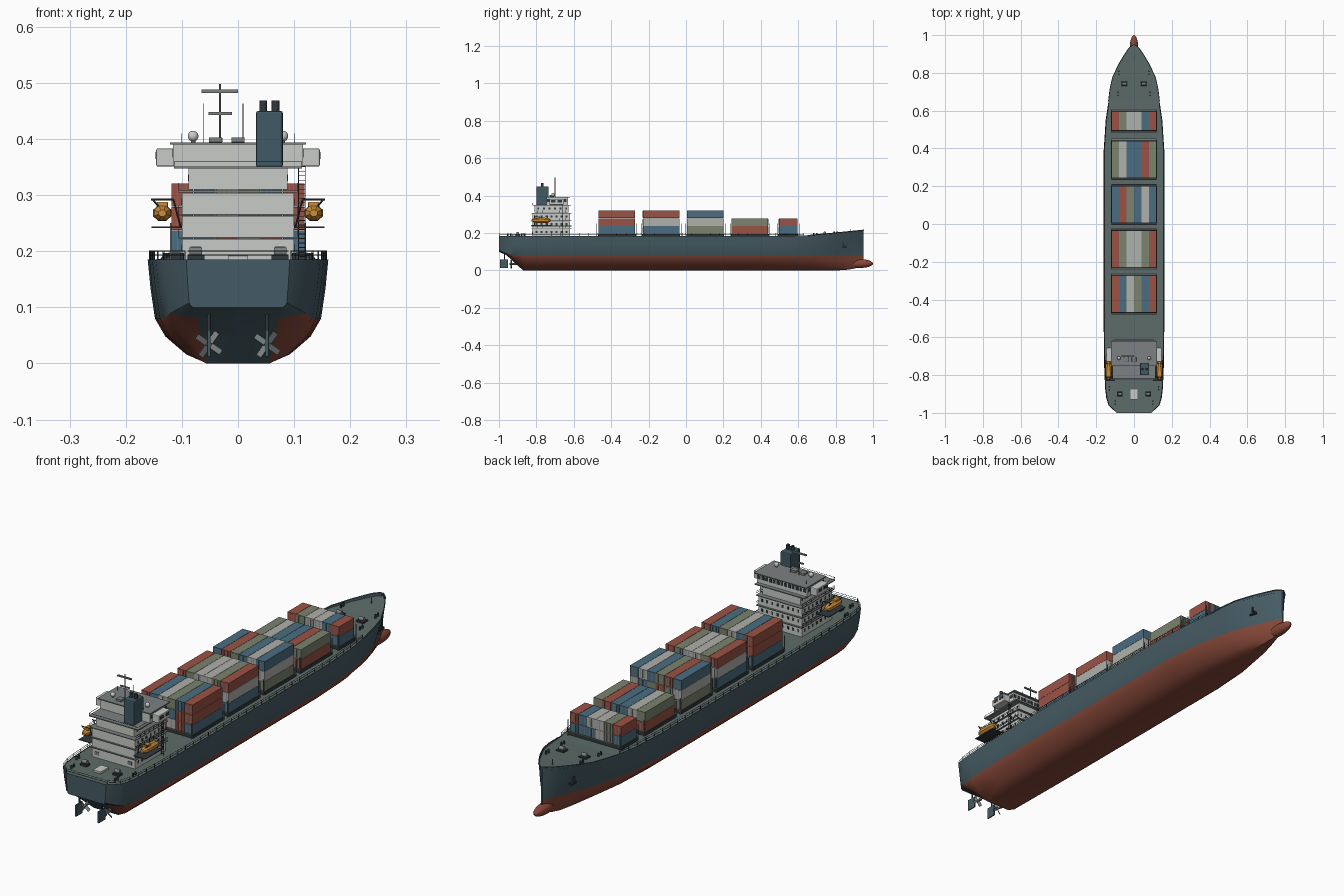
import bpy, bmesh, math, random
from mathutils import Matrix, Vector

if "Cube" in bpy.data.objects:
    bpy.data.objects.remove(bpy.data.objects["Cube"])

random.seed(4)
COL = dict(hull=(.06, .105, .125), red=(.24, .065, .04), deck=(.11, .15, .14), white=(.58, .6, .57),
           dark=(.03, .04, .045), orange=(.6, .27, .04), steel=(.2, .22, .22), funnel=(.05, .1, .13),
           c_red=(.33, .085, .06), c_blue=(.07, .155, .22), c_green=(.2, .23, .155), c_white=(.43, .44, .41))
MAT = {}
for k, c in COL.items():
    MAT[k] = bpy.data.materials.new(k)
    MAT[k].diffuse_color = (*c, 1)


def finish(name, bm, *mats, smooth=None):
    me = bpy.data.meshes.new(name)
    bmesh.ops.recalc_face_normals(bm, faces=bm.faces)
    bm.to_mesh(me)
    bm.free()
    for m in mats:
        me.materials.append(MAT[m])
    if smooth:
        me.shade_smooth()
        me.set_sharp_from_angle(angle=math.radians(smooth))
    ob = bpy.data.objects.new(name, me)
    bpy.context.collection.objects.link(ob)
    return ob


def boxes(name, mat, items, bevel=0):
    """items: (x0, x1, y0, y1, z0, z1)"""
    bm = bmesh.new()
    for x0, x1, y0, y1, z0, z1 in items:
        m = Matrix.Translation(((x0 + x1) / 2, (y0 + y1) / 2, (z0 + z1) / 2)) @ Matrix.Diagonal((x1 - x0, y1 - y0, z1 - z0, 1))
        bmesh.ops.create_cube(bm, size=1, matrix=m)
    ob = finish(name, bm, mat)
    if bevel:
        b = ob.modifiers.new("bevel", 'BEVEL')
        b.width, b.segments = bevel, 2
    return ob


def both(items):
    return items + [(-b, -a, *r) for a, b, *r in items]


def cyls(name, mat, items, segs=12):
    """items: (start, end, radius)"""
    bm = bmesh.new()
    for a, b, r in items:
        a, b = Vector(a), Vector(b)
        m = Matrix.Translation((a + b) / 2) @ (b - a).to_track_quat('Z', 'Y').to_matrix().to_4x4()
        bmesh.ops.create_cone(bm, cap_ends=True, segments=segs, radius1=r, radius2=r, depth=(b - a).length, matrix=m)
    return finish(name, bm, mat, smooth=40)


def balls(name, mat, items, segs=20):
    """items: (centre, radii)"""
    bm = bmesh.new()
    for c, s in items:
        bmesh.ops.create_uvsphere(bm, u_segments=segs, v_segments=segs // 2, radius=1,
                                  matrix=Matrix.Translation(c) @ Matrix.Diagonal((*s, 1)))
    return finish(name, bm, mat, smooth=40)


def loft(bm, rings, closed=False):
    rows = [[bm.verts.new(p) for p in r] for r in rings]
    for a, b in zip(rows, rows[1:]):
        n = len(a)
        for i in range(n if closed else n - 1):
            bm.faces.new((a[i], a[(i + 1) % n], b[(i + 1) % n], b[i]))
    return rows


# Hull stations: y, deck half width, waterline half width, keel half width, keel z, top z
ST = [(-1, .092, .087, .08, .1, .185), (-.96, .135, .12, .073, .082, .185), (-.92, .147, .132, .065, .045, .185),
      (-.87, .153, .139, .056, 0, .185), (-.75, .158, .145, .055, 0, .185), (-.5, .161, .148, .055, 0, .185),
      (.38, .161, .148, .055, 0, .185), (.55, .15, .136, .05, 0, .185), (.65, .135, .115, .042, 0, .187),
      (.72, .126, .099, .035, 0, .194), (.78, .112, .08, .027, 0, .199), (.85, .078, .05, .016, .002, .206),
      (.9, .048, .028, .008, .01, .211), (.93, .028, .013, .004, .02, .214), (.95, .004, .003, .002, .03, .216)]
WL = .08


def edge(y):
    """deck half width and top z at y"""
    for a, b in zip(ST, ST[1:]):
        if y <= b[0]:
            t = (y - a[0]) / (b[0] - a[0])
            return a[1] + t * (b[1] - a[1]), a[5] + t * (b[5] - a[5])
    return ST[-1][1], ST[-1][5]


bm = bmesh.new()
rings = []
for y, d, w, b, zb, zt in ST:
    zw = max(WL, zb + .008)
    half = [(b, zb), (b + .4 * (w - b), zb + .2 * (zw - zb)), (b + .8 * (w - b), zb + .6 * (zw - zb)), (w, zw),
            (w + .6 * (d - w), (zw + zt) / 2), (d, zt)]
    rings.append([(-x, y, z) for x, z in reversed(half)] + [(x, y, z) for x, z in half])
rows = loft(bm, rings)
bm.faces.new(rows[0])
bm.faces.new(rows[-1])
for f in bm.faces:
    c = f.calc_center_median()
    counter = abs(c.x) < .01 and c.y < -.86
    f.material_index = int(max(v.co.z for v in f.verts) < .101 and c.z < .081 and not counter)
finish("hull", bm, "hull", "red", smooth=35)

# Deck, slightly sunk behind the bow bulwark
bm = bmesh.new()
loft(bm, [[(s * d * .985, y, .1835 + (zt - .185) * .6) for s in (-1, 1)] for y, d, w, b, zb, zt in ST])
finish("deck", bm, "deck")
balls("bulbous_bow", "red", [((0, .925, .037), (.023, .075, .024))], 24)
cyls("bulwark_cap", "hull", [((s * edge(a)[0], a, edge(a)[1]), (s * edge(b)[0], b, edge(b)[1]), .0025)
                             for s in (-1, 1) for a, b in zip([q[0] for q in ST[8:]], [q[0] for q in ST[9:]])], 6)
boxes("anchors", "dark", both([(.066, .076, .838, .846, .125, .155), (.06, .076, .826, .858, .122, .13)]))

# Twin propellers, shafts and rudders
bm = bmesh.new()
for s in (-1, 1):
    for k in range(4):
        m = (Matrix.Translation((s * .052, -.935, .034)) @ Matrix.Rotation(math.radians(35 + 90 * k), 4, 'Y')
             @ Matrix.Translation((0, 0, .015)) @ Matrix.Rotation(.6 * s, 4, 'Z') @ Matrix.Diagonal((.012, .002, .022, 1)))
        bmesh.ops.create_cube(bm, size=1, matrix=m)
finish("propeller_blades", bm, "steel")
cyls("propeller_shafts", "steel", [((s * .052, -.945, .034), (s * .052, -.85, .034), .005) for s in (-1, 1)])
boxes("rudders", "hull", both([(.049, .055, -.995, -.952, .012, .06)]), .001)
cyls("rudder_stocks", "dark", [((s * .052, -.97, .055), (s * .052, -.97, .1), .003) for s in (-1, 1)])

# Container bays: y centre, length, outer column colours upward, top row colours
R, B, G, W = "c_red", "c_blue", "c_green", "c_white"
BAYS = [(-.37, .195, (B, R, R), (R, B, W, G, B, R)), (-.133, .195, (B, W, R), (R, G, W, W, G, R)),
        (.103, .195, (G, W, B), (B, R, G, B, W, B)), (.342, .195, (R, G), (G, W, B, B, R, G)),
        (.546, .1, (B, R), (R, G, W, W, B, R))]
CW, CH, Z0 = .0397, .0418, .196
stacks = {c: [] for c in (R, B, G, W)}
hatches, lashing, grooves = [], [], []
for yc, ln, side, top in BAYS:
    a, b, n = yc - ln / 2, yc + ln / 2, len(side)
    hatches.append((-.122, .122, a - .004, b + .004, .183, Z0))
    for i in range(6):
        x = (i - 3) * CW
        for t in range(n):
            c = top[i] if t == n - 1 else side[t] if i in (0, 5) else random.choice((R, B, G, W))
            stacks[c].append((x + .0006, x + CW - .0006, a, b, Z0 + t * CH, Z0 + (t + 1) * CH - .0008))
            # door bars on both ends
            grooves += [(x + CW * f - .0006, x + CW * f + .0006, e - .0008, e + .0008, Z0 + t * CH + .004, Z0 + (t + 1) * CH - .004)
                        for f in (.3, .5, .7) for e in (a, b)]
    for e in (a - .009, b + .009):
        lashing += [(x - .0015, x + .0015, e - .0015, e + .0015, .183, .25) for x in (-.12, .12)]
        lashing += [(-.12, .12, e - .003, e + .003, .197, .201)]
for c, items in stacks.items():
    boxes("containers_" + c[2:], c, items)
boxes("container_door_bars", "steel", grooves)
boxes("hatch_coamings", "dark", hatches)
boxes("lashing_frames", "steel", lashing)

# Accommodation block
boxes("house_decks", "white", [(-.1, .1, -.82, -.62, .183 + .041 * k, .222 + .041 * k) for k in range(3)]
      + [(-.088, .088, -.81, -.628, .31, .35)])
boxes("deck_slabs", "steel", [(-.106, .106, -.827, -.612, z, z + .003) for z in (.2225, .2635, .305)]
      + [(-.114, .114, -.82, -.615, .347, .351)])
boxes("bridge", "white", [(-.116, .116, -.745, -.632, .351, .39)])
boxes("bridge_wings", "white", both([(.11, .146, -.73, -.655, .351, .383)]), .003)
boxes("bridge_roof", "steel", [(-.121, .121, -.752, -.62, .39, .394)])
wins = [(x - .006, x + .006, -.633, -.6305, .367, .382) for x in [-.105 + .0175 * i for i in range(13)]]
wins += both([(.1445, .147, y - .012, y + .012, .364, .377) for y in (-.71, -.675)])
wins += both([(.1148, .117, y - .007, y + .007, .367, .382) for y in (-.735, -.645)])
for k in range(3):
    z = .2 + .041 * k
    wins += [(x - .004, x + .004, -.6215, -.619, z, z + .012) for x in [-.084 + .024 * i for i in range(8)]]
    wins += both([(.099, .101, y - .005, y + .005, z, z + .012) for y in [-.8 + .027 * i for i in range(7)]])
wins += both([(.087, .089, y - .005, y + .005, .325, .337) for y in [-.79 + .03 * i for i in range(6)]])
boxes("windows", "dark", wins)
boxes("aft_doors", "steel", both([(.066, .085, -.8225, -.819, .195, .209)]))

# Rails on the house decks and side ladder
rail = []
for z in (.226, .267, .308):
    for h in (.007, .013):
        rail += both([(.105, .106, -.827, -.612, z + h, z + h + .001)])
    rail += both([(.105, .106, -.826 + .03 * i, -.825 + .03 * i, z, z + .014) for i in range(8)])
rail += both([(.112, .113, -.82, -.76, .36, .361), (.112, .113, -.82, -.819, .35, .361)]) + [(-.113, .113, -.82, -.819, .36, .361)]
boxes("house_rails", "dark", rail)
boxes("side_ladder", "dark", [(x, x + .0015, -.66, -.658, .185, .37) for x in (.107, .119)]
      + [(.107, .12, -.66, -.658, .19 + .008 * i, .1912 + .008 * i) for i in range(22)])

# Funnel, mast and roof gear
boxes("funnel", "funnel", [(.032, .08, -.8, -.735, .35, .45)], .004)
cyls("exhaust_pipes", "dark", [((x, -.768, .44), (x, -.768, .469), .007) for x in (.045, .067)])
cyls("mast", "steel", [((-.032, -.7, .39), (-.032, -.7, .498), .002)], 8)
boxes("radar_bars", "steel", [(-.065, 0, -.703, -.697, .482, .488), (-.053, -.011, -.703, -.697, .443, .448)])
cyls("whip_aerials", "dark", [((x, -.7, .39), (x, -.7, .463), .0007) for x in (-.061, .009)]
     + [((s * .1, -.65, .39), (s * .1, -.65, .41), .0007) for s in (-1, 1)], 6)
balls("radar_domes", "white", [((s * .08, -.71, .405), (.0095,) * 3) for s in (-1, 1)])
cyls("dome_stands", "steel", [((s * .08, -.71, .392), (s * .08, -.71, .4), .004) for s in (-1, 1)])
boxes("roof_lockers", "steel", [(x - .012, x + .012, -.73, -.705, .394, .403) for x in (-.04, 0)], .001)

# Lifeboats with davits and platforms
bm = bmesh.new()
for s in (-1, 1):
    ring = [(math.cos(math.radians(22.5 + 45 * k)), math.sin(math.radians(22.5 + 45 * k))) for k in range(8)]
    rows = loft(bm, [[(s * .135 + .0175 * f * u, -.775 + y, .268 + .0155 * f * v) for u, v in ring]
                     for y, f in ((-.05, .4), (-.036, .9), (-.015, 1), (.015, 1), (.036, .9), (.05, .4))], True)
    bm.faces.new(rows[0])
    bm.faces.new(rows[-1])
finish("lifeboats", bm, "orange")
boxes("lifeboat_cabins", "orange", both([(.125, .145, -.81, -.78, .278, .288)]), .002)
boxes("boat_platforms", "dark", both([(.1, .154, -.83, -.72, .241, .244)]))
cyls("davits", "dark", [(p, q, .0016) for s in (-1, 1) for y in (-.81, -.74) for p, q in
                        (((s * .102, y, .242), (s * .115, y, .292)), ((s * .115, y, .292), (s * .155, y, .292)),
                         ((s * .152, y, .292), (s * .14, y, .278)))], 6)

# Deck rails along both sides and across the stern
ys = [-.995, -.96, -.92] + [-.87 + .05 * i for i in range(31)]
posts, bars = [], []
for s in (-1, 1):
    pts = [(s * (edge(y)[0] - .003), y, .184) for y in ys]
    posts += [(x - .0008, x + .0008, y - .0008, y + .0008, z, z + .017) for x, y, z in pts]
    bars += [((p[0], p[1], p[2] + h), (q[0], q[1], q[2] + h), .0008) for p, q in zip(pts, pts[1:]) for h in (.009, .0165)]
bars += [((-.09, -.995, .184 + h), (.09, -.995, .184 + h), .0008) for h in (.009, .0165)]
boxes("rail_posts", "dark", posts)
cyls("rail_bars", "dark", bars, 5)

# Mooring gear fore and aft
boxes("winch_beds", "dark", both([(.035, .069, .727, .757, .184, .196), (.06, .09, -.912, -.888, .183, .192)]))
cyls("winch_drums", "steel", [((s * x - .011, y, z), (s * x + .011, y, z), .008)
                              for s in (-1, 1) for x, y, z in ((.052, .742, .201), (.075, -.9, .199))])
cyls("bollards", "dark", [((s * x, y + o, .184), (s * x, y + o, z), .004) for s in (-1, 1) for o in (-.008, .008)
                          for x, y, z in ((.085, .69, .2), (.08, .8, .208), (.1, -.945, .197), (.13, -.87, .197))], 10)
boxes("aft_hatch", "white", [(-.018, .018, -.93, -.877, .183, .192)], .001)
cyls("bow_post", "steel", [((0, .88, .19), (0, .88, .222), .0015)], 8)

for m in bpy.data.materials:
    if m.users and not m.is_grease_pencil:
        m.use_nodes = True
        m.node_tree.nodes["Principled BSDF"].inputs["Base Color"].default_value = m.diffuse_color
